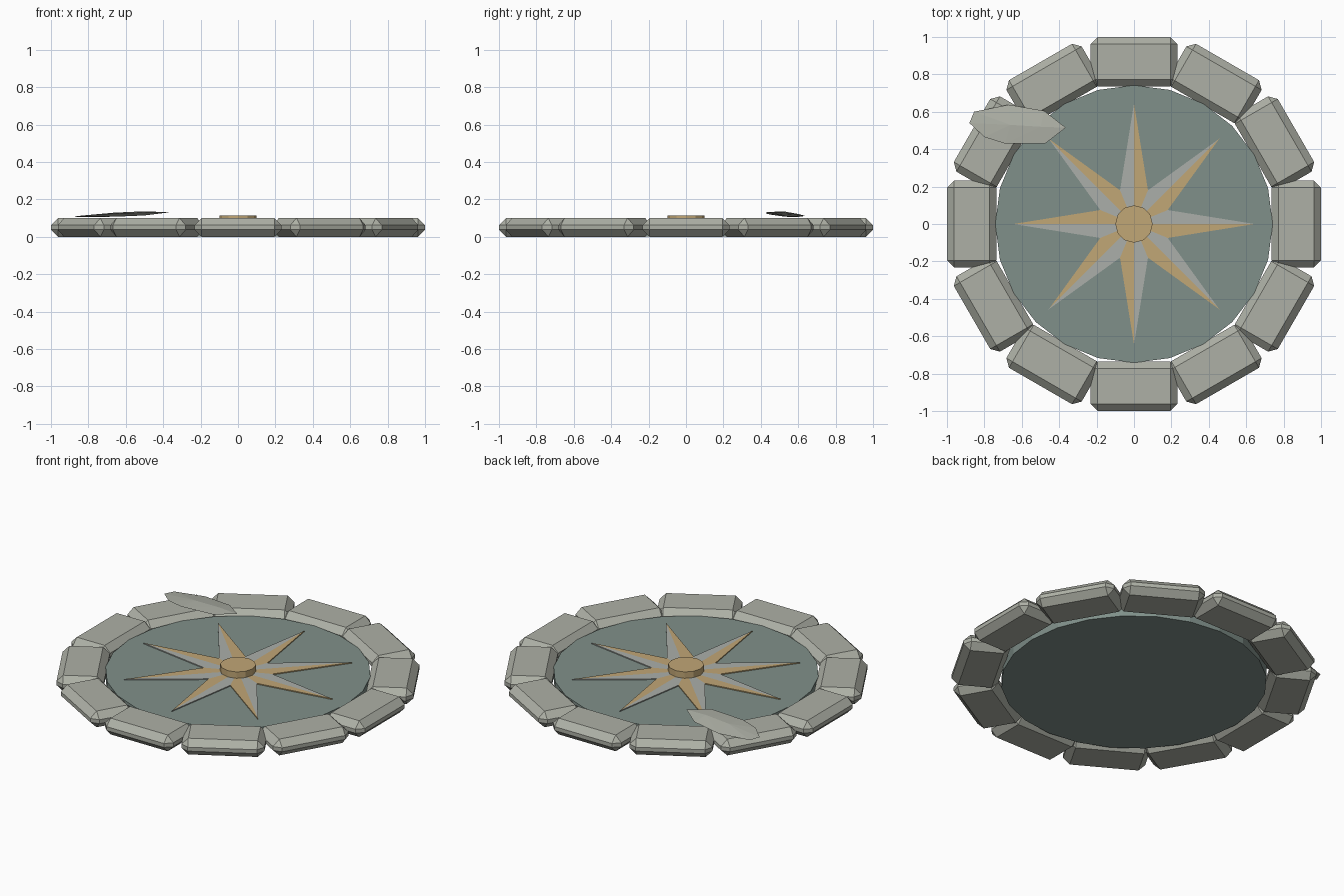
import bpy, bmesh, math
from mathutils import Matrix, Vector

if "Cube" in bpy.data.objects:
    bpy.data.objects.remove(bpy.data.objects["Cube"])


def material(name, rgb):
    m = bpy.data.materials.new(name)
    m.diffuse_color = (*rgb, 1)
    m.use_nodes = True
    m.node_tree.nodes["Principled BSDF"].inputs["Base Color"].default_value = m.diffuse_color
    return m


STONE = material("weathered stone", (0.42, 0.435, 0.38))
SLATE = material("slate green", (0.216, 0.279, 0.254))
GOLD = material("old gold", (0.533, 0.385, 0.18))
PALE = material("pale grey", (0.41, 0.43, 0.40))


def finish(bm, name, *mats):
    bmesh.ops.recalc_face_normals(bm, faces=bm.faces)
    me = bpy.data.meshes.new(name)
    bm.to_mesh(me)
    bm.free()
    for m in mats:
        me.materials.append(m)
    ob = bpy.data.objects.new(name, me)
    bpy.context.collection.objects.link(ob)
    return ob


def cylinder(name, radius, z0, z1, sides, mat):
    bm = bmesh.new()
    place = Matrix.Translation((0, 0, (z0 + z1) / 2))
    bmesh.ops.create_cone(bm, cap_ends=True, segments=sides, radius1=radius,
                          radius2=radius, depth=z1 - z0, matrix=place)
    return finish(bm, name, mat)


# Ring of twelve chamfered rim stones
for i in range(12):
    bm = bmesh.new()
    size = Matrix.Diagonal((0.265, 0.465, 0.1, 1))
    bmesh.ops.create_cube(bm, size=1, matrix=size)
    bmesh.ops.bevel(bm, geom=bm.edges[:], offset=0.038, segments=1,
                    profile=0.5, affect='EDGES')
    turn = Matrix.Rotation(math.tau * i / 12, 4, 'Z')
    bm.transform(turn @ Matrix.Translation((0.8675, 0, 0.05)))
    finish(bm, f"rim_stone_{i + 1}", STONE)

# Floor disc and raised centre hub
cylinder("floor_disc", 0.742, 0.003, 0.07, 24, SLATE)
cylinder("centre_hub", 0.1, 0.07, 0.115, 12, GOLD)

# Eight-pointed star plate, each point split into a gold and a pale half
bm = bmesh.new()
TOP, BASE = 0.076, 0.07


def polar(r, k, z):
    a = math.tau * k / 16
    return Vector((r * math.cos(a), r * math.sin(a), z))


for k in range(16):
    radii = (0.645, 0.195) if k % 2 == 0 else (0.195, 0.645)
    upper = [Vector((0, 0, TOP)), polar(radii[0], k, TOP), polar(radii[1], k + 1, TOP)]
    lower = [Vector((v.x, v.y, BASE)) for v in upper]
    t = [bm.verts.new(v) for v in upper]
    b = [bm.verts.new(v) for v in lower]
    for vs in (t, (t[1], b[1], b[2], t[2])):
        # odd wedges lie on the clockwise side of a point
        bm.faces.new(vs).material_index = k % 2
bmesh.ops.remove_doubles(bm, verts=bm.verts[:], dist=0.0005)
finish(bm, "star_plate", PALE, GOLD)

# Loose stone shard tilted on the rim
outline = [(-0.88, 0.54), (-0.855, 0.60), (-0.67, 0.638), (-0.48, 0.605),
           (-0.365, 0.515), (-0.475, 0.43), (-0.69, 0.43), (-0.80, 0.465)]
ridge = [(-0.66, 0.53), (-0.50, 0.52)]
bm = bmesh.new()


def tilt(x, y):
    return 0.12 + 0.04 * (x + 0.62) - 0.06 * (y - 0.53)


for x, y in outline:
    bm.verts.new((x, y, tilt(x, y)))
for x, y in ridge:
    for lift in (0.011, -0.011):
        bm.verts.new((x, y, tilt(x, y) + lift))
bmesh.ops.convex_hull(bm, input=bm.verts[:])
finish(bm, "loose_shard", STONE)
